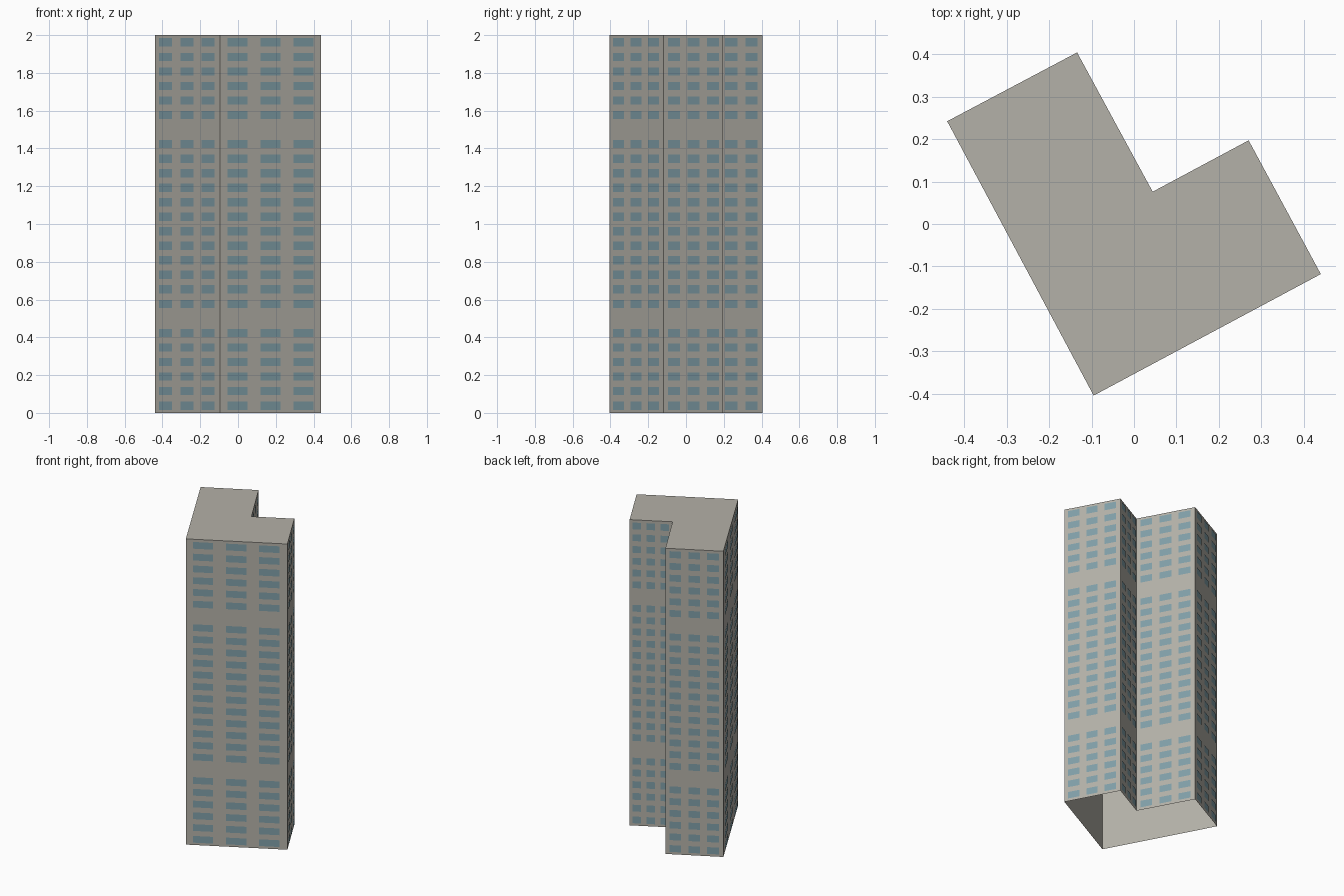
import bpy
import bmesh
from mathutils import Vector

cube = bpy.data.objects.get("Cube")
if cube:
    bpy.data.objects.remove(cube, do_unlink=True)

HEIGHT = 2.0
FLOORS = 26
BLANK_FLOORS = (6, 19)
COLUMNS = (0.17, 0.497, 0.822)   # window centres along each wall
WINDOW_HALF_WIDTH = 0.1          # as a share of the wall length
WINDOW_HALF_HEIGHT = 0.022
PROUD = 0.003

# L-shaped plan, counter-clockwise from the front corner
plan = [Vector(p) for p in ((-0.095, -0.404, 0), (0.44, -0.118, 0), (0.27, 0.197, 0),
                            (0.044, 0.076, 0), (-0.134, 0.404, 0), (-0.44, 0.242, 0))]
walls = list(zip(plan, plan[1:] + plan[:1]))
up = Vector((0, 0, 1))


def make_material(name, colour):
    mat = bpy.data.materials.new(name)
    mat.use_nodes = True
    mat.diffuse_color = colour
    mat.node_tree.nodes["Principled BSDF"].inputs["Base Color"].default_value = colour
    return mat


def make_object(name, bm, mat):
    mesh = bpy.data.meshes.new(name)
    bm.to_mesh(mesh)
    bm.free()
    mesh.materials.append(mat)
    obj = bpy.data.objects.new(name, mesh)
    bpy.context.collection.objects.link(obj)
    return obj


def add_quad(bm, a, b, low, high):
    corners = (a + up * low, b + up * low, b + up * high, a + up * high)
    bm.faces.new([bm.verts.new(c) for c in corners])


concrete = make_material("warm grey concrete", (0.456, 0.440, 0.392, 1))
glass = make_material("blue grey glass", (0.216, 0.345, 0.392, 1))

# Tower shell: walls and roof, open underneath
bm = bmesh.new()
for start, end in walls:
    add_quad(bm, start, end, 0, HEIGHT)
bm.faces.new([bm.verts.new(p + up * HEIGHT) for p in plan])
bmesh.ops.remove_doubles(bm, verts=bm.verts, dist=0.0001)
make_object("tower_shell", bm, concrete)

# Window panes: three columns per wall, with two blank service floors
wall_names = ("front", "left", "wing_back", "wing_inner", "back", "right")
for name, (start, end) in zip(wall_names, walls):
    bm = bmesh.new()
    along = end - start
    offset = along.cross(up).normalized() * PROUD
    for floor in range(FLOORS):
        if floor in BLANK_FLOORS:
            continue
        middle = (floor + 0.5) * HEIGHT / FLOORS
        for centre in COLUMNS:
            a = start + along * (centre - WINDOW_HALF_WIDTH) + offset
            b = start + along * (centre + WINDOW_HALF_WIDTH) + offset
            add_quad(bm, a, b, middle - WINDOW_HALF_HEIGHT, middle + WINDOW_HALF_HEIGHT)
    make_object(name + "_windows", bm, glass)
